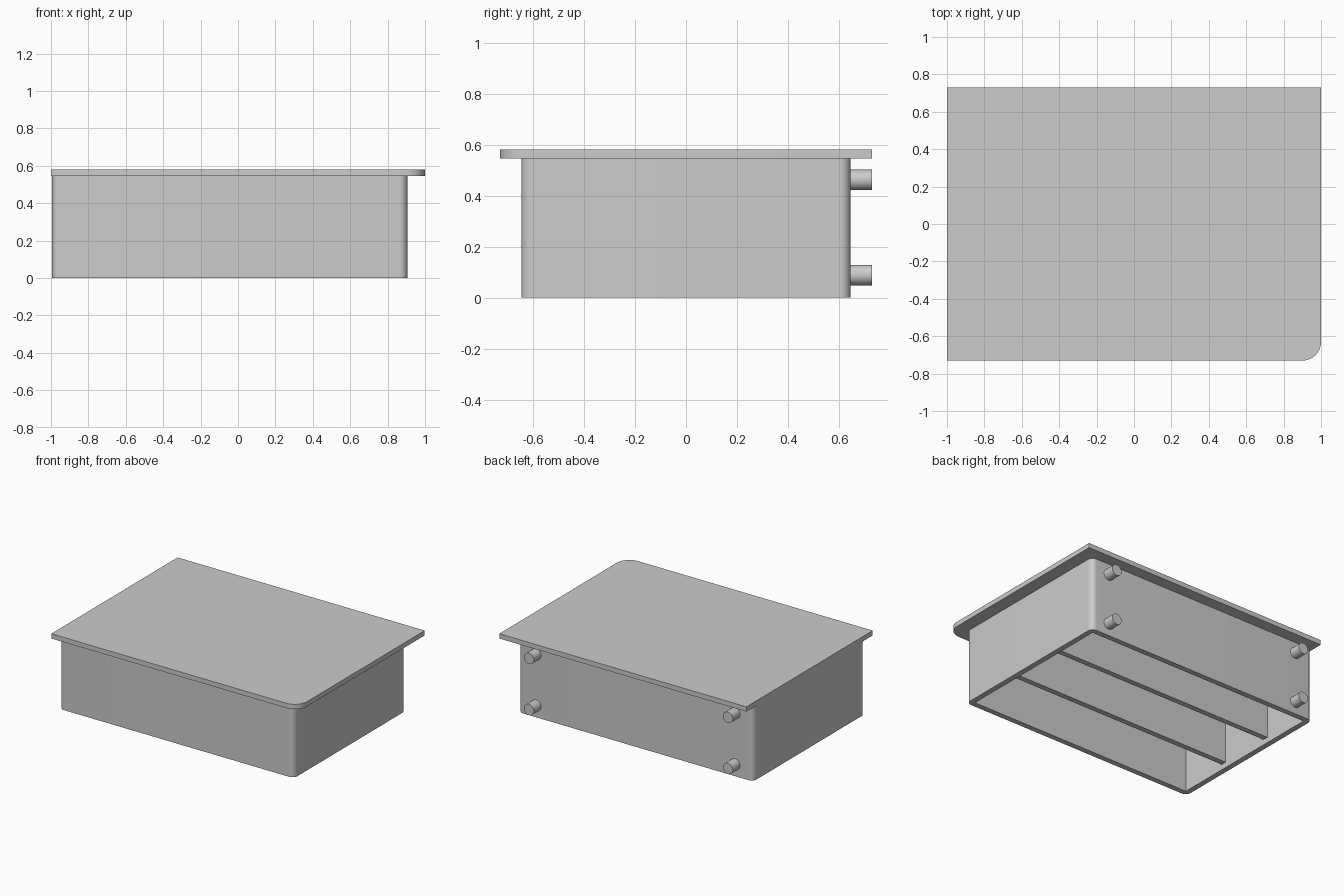
import bpy, bmesh
from math import sin, cos, pi

if "Cube" in bpy.data.objects:
    bpy.data.objects.remove(bpy.data.objects["Cube"])


def slab(name, x0, x1, y0, y1, z0, z1, radii=(0, 0, 0, 0), seg=12):
    """Vertical prism; corner radii: front-left, front-right, back-right, back-left."""
    corners = [(x0, y0, 1, 1), (x1, y0, -1, 1), (x1, y1, -1, -1), (x0, y1, 1, -1)]
    pts = []
    for i, ((x, y, sx, sy), r) in enumerate(zip(corners, radii)):
        if r == 0:
            pts.append((x, y))
            continue
        for k in range(seg + 1):
            a = pi + i * pi / 2 + k / seg * pi / 2
            pts.append((x + sx * r + r * cos(a), y + sy * r + r * sin(a)))
    bm = bmesh.new()
    base = bm.faces.new([bm.verts.new((x, y, z0)) for x, y in pts])
    top = bmesh.ops.extrude_face_region(bm, geom=[base])["geom"]
    for v in top:
        if isinstance(v, bmesh.types.BMVert):
            v.co.z = z1
    bmesh.ops.recalc_face_normals(bm, faces=bm.faces)
    mesh = bpy.data.meshes.new(name)
    bm.to_mesh(mesh)
    bm.free()
    ob = bpy.data.objects.new(name, mesh)
    bpy.context.collection.objects.link(ob)
    return ob


def smooth(ob):
    bpy.ops.object.select_all(action='DESELECT')
    ob.select_set(True)
    bpy.context.view_layer.objects.active = ob
    bpy.ops.object.shade_smooth_by_angle()


# body extents, wall thickness and underside of the lid
X0, X1, Y, T, H = -0.995, 0.905, 0.645, 0.04, 0.545

# overhanging top panel with one rounded corner
smooth(slab("top_panel", -1, 1, -0.73, 0.73, H, 0.58, (0, 0.1, 0, 0), 20))

# box walls, open underneath
walls = slab("box_walls", X0, X1, -Y, Y, 0, H, (0.04,) * 4)
cutter = slab("cavity_cutter", X0 + T, X1 - T, -Y + T, Y - T, -0.1, H + 0.1)
cutter.hide_render = True
cutter.hide_viewport = False
mod = walls.modifiers.new("cavity", 'BOOLEAN')
mod.operation = 'DIFFERENCE'
mod.solver = 'EXACT'
mod.object = cutter
bpy.context.view_layer.objects.active = walls
bpy.ops.object.modifier_apply(modifier=mod.name)
bpy.data.objects.remove(cutter)
smooth(walls)

# two long dividers inside the box
for name, y in (("front_divider", -0.215), ("back_divider", 0.215)):
    slab(name, X0 + T, X1 - T, y - T / 2, y + T / 2, 0.04, H)

# four round spacer pegs on the back
for side, x in (("left", -0.85), ("right", 0.76)):
    for level, z in (("lower", 0.088), ("upper", 0.462)):
        bpy.ops.mesh.primitive_cylinder_add(
            vertices=32, radius=0.04, depth=0.095,
            location=(x, 0.6825, z), rotation=(pi / 2, 0, 0))
        peg = bpy.context.object
        peg.name = f"{side}_{level}_peg"
        smooth(peg)
